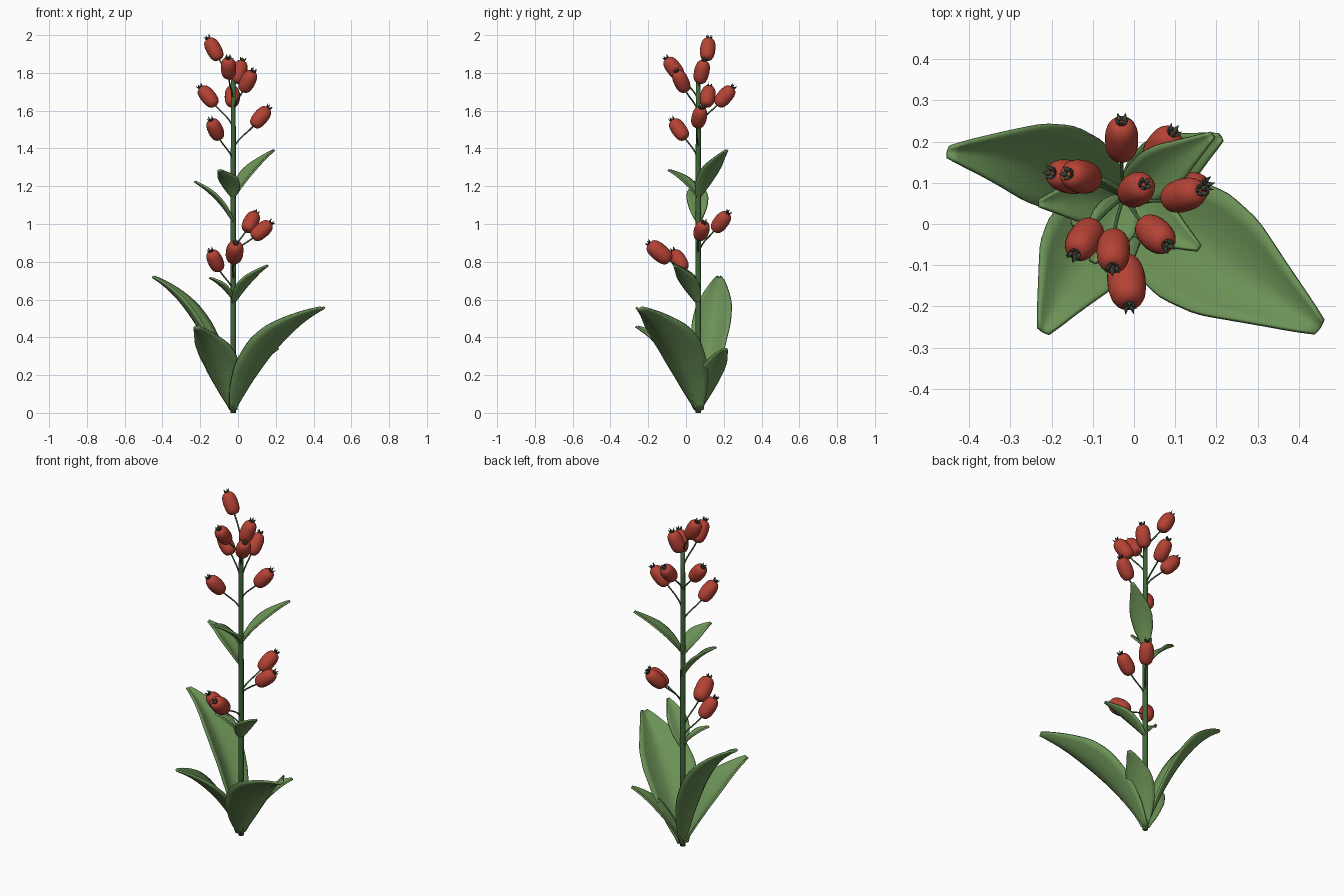
import bpy, bmesh, math
from mathutils import Vector

if "Cube" in bpy.data.objects:
    bpy.data.objects.remove(bpy.data.objects["Cube"])

SX, SY = -0.025, 0.065          # stem position


def mat(name, rgb):
    m = bpy.data.materials.new(name)
    m.diffuse_color = (*rgb, 1)
    m.use_nodes = True
    m.node_tree.nodes["Principled BSDF"].inputs["Base Color"].default_value = m.diffuse_color
    return m


LEAF = mat("leaf_green", (0.15, 0.29, 0.095))
STEM = mat("stem_green", (0.05, 0.13, 0.04))
RED = mat("berry_red", (0.46, 0.055, 0.035))
DARK = mat("calyx_dark", (0.04, 0.06, 0.04))


def add(name, bm, material):
    bmesh.ops.recalc_face_normals(bm, faces=bm.faces)
    me = bpy.data.meshes.new(name)
    bm.to_mesh(me)
    bm.free()
    for p in me.polygons:
        p.use_smooth = True
    me.materials.append(material)
    ob = bpy.data.objects.new(name, me)
    bpy.context.collection.objects.link(ob)
    return ob


def bezier(p0, p1, p2, p3, t):
    s = 1 - t
    return p0 * s**3 + p1 * (3 * s * s * t) + p2 * (3 * s * t * t) + p3 * t**3


def sweep(name, pts, radii, material, sides):
    # round tube through points, with closed ends
    bm = bmesh.new()
    rings = []
    for i, p in enumerate(pts):
        d = pts[min(i + 1, len(pts) - 1)] - pts[max(i - 1, 0)]
        u = d.cross(Vector((0.31, 0.95, 0.02))).normalized()
        v = d.normalized().cross(u)
        rings.append([bm.verts.new(p + (u * math.cos(a) + v * math.sin(a)) * radii[i])
                      for a in (2 * math.pi * k / sides for k in range(sides))])
    for a, b in zip(rings, rings[1:]):
        for k in range(sides):
            n = (k + 1) % sides
            bm.faces.new((a[k], a[n], b[n], b[k]))
    bm.faces.new(rings[0])
    bm.faces.new(rings[-1])
    return add(name, bm, material)


WIDTH = [(0, .16), (.12, .52), (.3, .86), (.5, 1), (.65, .90), (.8, .58), (.92, .32), (.98, .20), (1, .08)]


def width_at(t):
    for (a, wa), (b, wb) in zip(WIDTH, WIDTH[1:]):
        if t <= b:
            f = (t - a) / (b - a)
            return wa + (wb - wa) * f
    return WIDTH[-1][1]


def leaf(name, z0, mid, tip, half, cup=0.3):
    # blade along a curve through mid, with raised edges
    p0, m, p3 = Vector((SX, SY, z0)), Vector(mid), Vector(tip)
    c = m * 2 - (p0 + p3) * 0.5
    side = Vector((p0.y - p3.y, p3.x - p0.x, 0)).normalized()
    bm = bmesh.new()
    rows, nu, nv = [], 24, 8
    for i in range(nu + 1):
        t = i / nu
        p = p0 * (1 - t)**2 + c * (2 * t * (1 - t)) + p3 * t * t
        d = ((c - p0) * (1 - t) + (p3 - c) * t).normalized()
        n = d.cross(side)
        n = n if n.z > 0 else -n
        w = sum(width_at(min(1, max(0, t + o))) for o in (-.03, 0, .03)) / 3 * half
        rows.append([bm.verts.new(p + side * s * w + n * (w * cup * (abs(s)**1.5 - 0.4)))
                     for s in (2 * j / nv - 1 for j in range(nv + 1))])
    for a, b in zip(rows, rows[1:]):
        for j in range(nv):
            bm.faces.new((a[j], a[j + 1], b[j + 1], b[j]))
    ob = add(name, bm, LEAF)
    mod = ob.modifiers.new("thickness", 'SOLIDIFY')
    mod.thickness = 0.010
    mod.offset = 0


def berry(i, z0, centre, top, size=1.0):
    c = Vector(centre)
    ax = (Vector(top) - c).normalized()
    # barrel-shaped fruit body
    n, pts, rad = 18, [], []
    for k in range(n + 1):
        a = math.pi * (0.03 + 0.94 * k / n)
        x = math.cos(a)
        pts.append(c - ax * 0.063 * size * math.copysign(abs(x)**0.85, x))
        rad.append(0.0405 * size * math.sin(a)**0.62)
    sweep(f"berry_{i}", pts, rad, RED, 20)
    # thin curved stalk
    p0, p3 = Vector((SX, SY, z0 - 0.03)), c - ax * 0.058 * size
    L = (p3 - p0).length
    path = [bezier(p0, p0 + Vector((0, 0, 0.4 * L)), p3 - ax * 0.35 * L, p3, k / 10) for k in range(11)]
    sweep(f"berry_stalk_{i}", path, [0.0042] * 11, STEM, 8)
    # crown of five sepals
    u = ax.orthogonal().normalized()
    v = ax.cross(u)
    e = c + ax * 0.058 * size
    bm = bmesh.new()
    for k in range(5):
        a = 2 * math.pi * k / 5
        r = u * math.cos(a) + v * math.sin(a)
        q = ax.cross(r)
        ps = [e + q * 0.006, e - q * 0.006, e + r * 0.013 + ax * 0.008 - q * 0.006,
              e + r * 0.017 + ax * 0.024, e + r * 0.013 + ax * 0.008 + q * 0.006]
        bm.faces.new([bm.verts.new(p) for p in ps])
    ob = add(f"berry_crown_{i}", bm, DARK)
    mod = ob.modifiers.new("thickness", 'SOLIDIFY')
    mod.thickness = 0.002
    mod.offset = 0


# main stem
hs = [0.0, 0.4, 0.8, 1.2, 1.6, 1.79]
sweep("stem", [Vector((SX, SY, z)) for z in hs], [.015, .015, .0145, .014, .013, .011], STEM, 14)

# large base leaves
leaf("base_leaf_right", 0.015, (0.170, -0.068, 0.355), (0.45, -0.25, 0.555), 0.150, 0.5)
leaf("base_leaf_left", 0.015, (-0.195, 0.14, 0.465), (-0.45, 0.175, 0.72), 0.105, 0.5)
leaf("base_leaf_front", 0.015, (-0.115, -0.06, 0.285), (-0.22, -0.26, 0.455), 0.115, 0.4)
leaf("base_leaf_back", 0.015, (0.075, 0.14, 0.215), (0.21, 0.21, 0.34), 0.075)

# small leaves up the stem
leaf("stem_leaf_upper_right", 1.14, (0.055, 0.125, 1.27), (0.19, 0.215, 1.39), 0.06)
leaf("stem_leaf_upper_front", 1.14, (-0.05, 0.0, 1.225), (-0.10, -0.092, 1.285), 0.058)
leaf("stem_leaf_upper_left", 1.01, (-0.11, 0.06, 1.135), (-0.23, 0.05, 1.225), 0.057)
leaf("stem_leaf_lower_right", 0.58, (0.045, 0.01, 0.69), (0.157, -0.058, 0.78), 0.058)
leaf("stem_leaf_lower_left", 0.60, (-0.08, 0.035, 0.67), (-0.15, 0.0, 0.715), 0.036)

# berries: stalk height, centre, crown tip
for i, b in enumerate([
    (1.74, (-0.128, 0.115, 1.925), (-0.163, 0.123, 1.99)),
    (1.52, (-0.030, 0.205, 1.675), (-0.030, 0.258, 1.735)),
    (1.51, (-0.158, 0.115, 1.675), (-0.203, 0.125, 1.73)),
    (1.68, (0.005, 0.083, 1.805), (0.027, 0.098, 1.875)),
    (1.40, (0.120, 0.070, 1.565), (0.170, 0.084, 1.625)),
    (1.34, (-0.120, -0.037, 1.500), (-0.145, -0.075, 1.555)),
    (1.60, (0.052, -0.025, 1.755), (0.083, -0.053, 1.815)),
    (1.66, (-0.050, -0.065, 1.825), (-0.052, -0.110, 1.885)),
    (0.85, (0.068, 0.185, 1.010), (0.098, 0.228, 1.065)),
    (0.84, (0.125, 0.082, 0.965), (0.178, 0.097, 1.010)),
    (0.70, (-0.018, -0.140, 0.850), (-0.012, -0.195, 0.895), 1.15),
    (0.65, (-0.120, -0.037, 0.805), (-0.145, -0.070, 0.860)),
]):
    berry(i + 1, *b)
